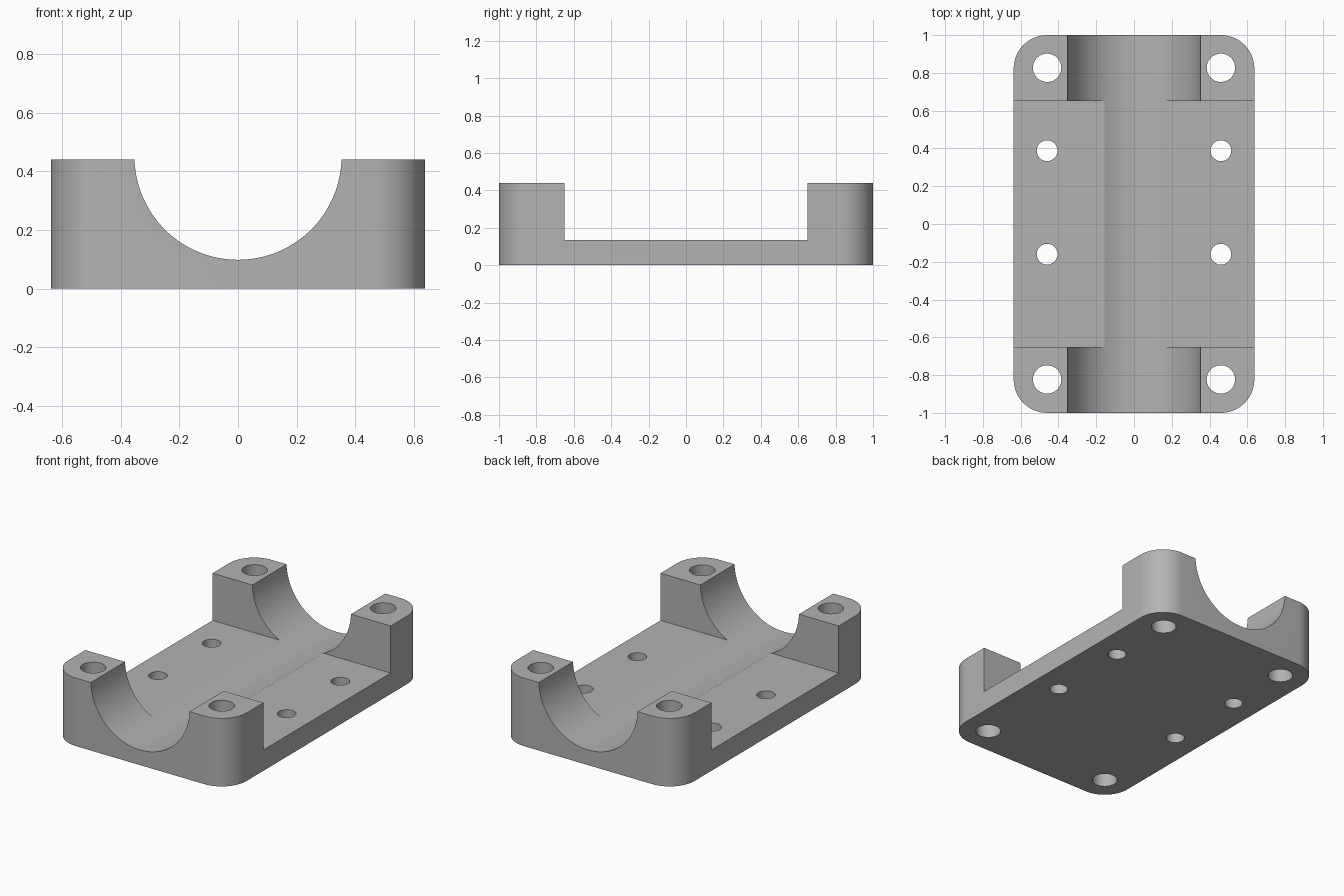
import bpy, bmesh, math
from mathutils import Matrix

default = bpy.data.objects.get("Cube")
if default:
    bpy.data.objects.remove(default, do_unlink=True)

HALF_W, HALF_L, HEIGHT = 0.637, 1.0, 0.44
PLATE, CORNER = 0.135, 0.177
BORE_R, BORE_Z = 0.353, 0.451
HOLE_X = HALF_W - CORNER

grey = bpy.data.materials.new("plain grey")
grey.use_nodes = True
colour = (0.45, 0.45, 0.45, 1)
grey.diffuse_color = colour
grey.node_tree.nodes["Principled BSDF"].inputs["Base Color"].default_value = colour


def to_object(name, bm):
    bmesh.ops.recalc_face_normals(bm, faces=bm.faces)
    mesh = bpy.data.meshes.new(name)
    bm.to_mesh(mesh)
    bm.free()
    mesh.materials.append(grey)
    obj = bpy.data.objects.new(name, mesh)
    bpy.context.collection.objects.link(obj)
    return obj


def cylinder(name, radius, depth, matrix, segments):
    bm = bmesh.new()
    bmesh.ops.create_cone(bm, cap_ends=True, segments=segments, radius1=radius,
                          radius2=radius, depth=depth, matrix=matrix)
    return to_object(name, bm)


def box(name, size, centre):
    bm = bmesh.new()
    bmesh.ops.create_cube(bm, size=1, matrix=Matrix.Translation(centre)
                          @ Matrix.Diagonal((*size, 1)))
    return to_object(name, bm)


# Block with rounded vertical corners
bm = bmesh.new()
steps = 16
outline = []
for quarter, (sx, sy) in enumerate([(1, 1), (-1, 1), (-1, -1), (1, -1)]):
    for i in range(steps + 1):
        a = (quarter + i / steps) * math.pi / 2
        outline.append(bm.verts.new((sx * HOLE_X + CORNER * math.cos(a),
                                     sy * (HALF_L - CORNER) + CORNER * math.sin(a), 0)))
base = bm.faces.new(outline)
top = bmesh.ops.extrude_face_region(bm, geom=[base])["geom"]
bmesh.ops.translate(bm, vec=(0, 0, HEIGHT),
                    verts=[v for v in top if isinstance(v, bmesh.types.BMVert)])
body = to_object("bearing_cradle", bm)

# Gap between the end saddles, and the lengthwise round channel
cutters = [
    box("middle_gap", (2, 1.3, 1), (0, 0, PLATE + 0.5)),
    cylinder("round_channel", BORE_R, 3, Matrix.Translation((0, 0, BORE_Z))
             @ Matrix.Rotation(math.pi / 2, 4, "X"), 128),
]

# Bolt holes in the corners and smaller screw holes in the plate
for x in (-HOLE_X, HOLE_X):
    for y, r in ((-0.823, 0.075), (0.827, 0.075), (-0.16, 0.055), (0.388, 0.055)):
        cutters.append(cylinder("hole", r, 2, Matrix.Translation((x, y, 0)), 48))

for cutter in cutters:
    cutter.hide_render = True
    mod = body.modifiers.new(cutter.name, "BOOLEAN")
    mod.operation, mod.solver, mod.object = "DIFFERENCE", "EXACT", cutter

# Apply the cuts and drop the helpers
bpy.ops.object.select_all(action="DESELECT")
body.select_set(True)
bpy.context.view_layer.objects.active = body
for mod in list(body.modifiers):
    bpy.ops.object.modifier_apply(modifier=mod.name)
for cutter in cutters:
    bpy.data.objects.remove(cutter, do_unlink=True)
bpy.ops.object.shade_smooth_by_angle(angle=math.radians(15))
